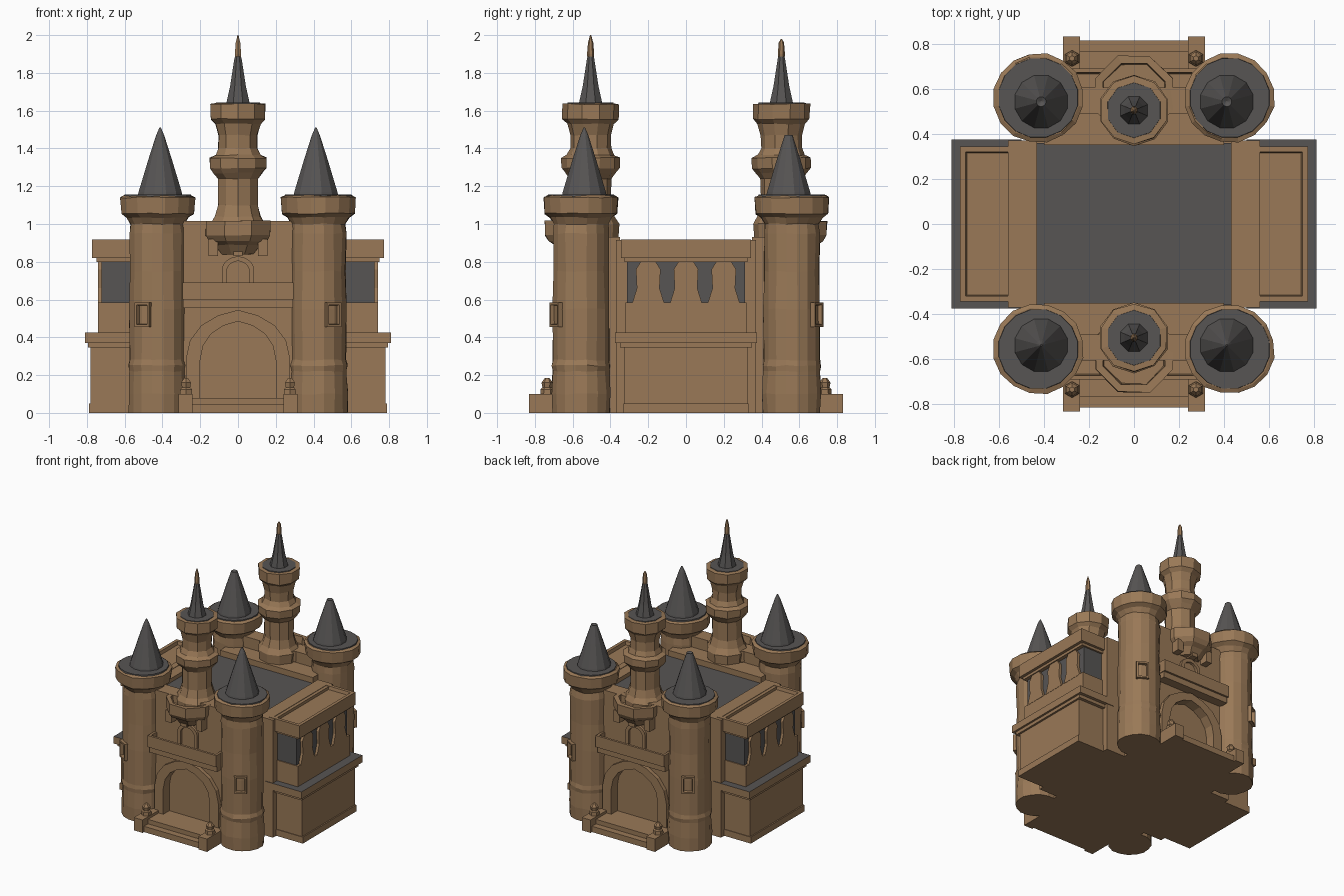
import bpy, bmesh, math, random
from mathutils import Vector, Matrix

if "Cube" in bpy.data.objects:
    bpy.data.objects.remove(bpy.data.objects["Cube"])

random.seed(4)


def material(name, rgb):
    m = bpy.data.materials.new(name)
    m.diffuse_color = (*rgb, 1)
    m.use_nodes = True
    m.node_tree.nodes["Principled BSDF"].inputs["Base Color"].default_value = m.diffuse_color
    return m


STONE = material("sandstone", (0.32, 0.19, 0.095))
SLATE = material("dark_slate", (0.095, 0.09, 0.088))


def finish(name, bm, mats, rule=None):
    bmesh.ops.recalc_face_normals(bm, faces=bm.faces[:])
    bm.normal_update()
    if rule:
        for f in bm.faces:
            f.material_index = 1 if rule(f) else 0
    me = bpy.data.meshes.new(name)
    bm.to_mesh(me)
    bm.free()
    for m in mats:
        me.materials.append(m)
    ob = bpy.data.objects.new(name, me)
    bpy.context.collection.objects.link(ob)
    return ob


def box(name, x, y, z, mats=(STONE,), rule=None, sunk=None, rim=0.03, depth=0.03, turn=None):
    """Box from ranges; 'sunk' is the direction of a face that gets a recessed panel."""
    bm = bmesh.new()
    bmesh.ops.create_cube(bm, size=1)
    for v in bm.verts:
        v.co = Vector([(a + b) / 2 + c * abs(b - a) for c, (a, b) in zip(v.co, (x, y, z))])
    bm.normal_update()
    if sunk:
        d = Vector(sunk)
        f = max(bm.faces, key=lambda f: f.normal.dot(d))
        bmesh.ops.inset_region(bm, faces=[f], thickness=rim)
        bmesh.ops.inset_region(bm, faces=[f], thickness=0.008)
        bmesh.ops.translate(bm, verts=f.verts[:], vec=-d * depth)
    if turn:
        bm.transform(turn)
    return finish(name, bm, mats, rule)


def lathe(name, profile, cx, cy, sides, mats=(STONE,), jitter=0.0, rule=None):
    """Stack of rings (radius, z), closed at both ends, with a hewn wobble."""
    bm = bmesh.new()
    rings = []
    for r, z in profile:
        ring = []
        for i in range(sides):
            a = 2 * math.pi * (i + 0.5) / sides
            q = r + random.uniform(-jitter, jitter)
            dz = random.uniform(-jitter, jitter) if z > 0 else 0
            ring.append(bm.verts.new((cx + q * math.cos(a), cy + q * math.sin(a), z + dz)))
        rings.append(ring)
    for a, b in zip(rings, rings[1:]):
        for i in range(sides):
            j = (i + 1) % sides
            bm.faces.new((a[i], a[j], b[j], b[i]))
    bm.faces.new(rings[0][::-1])
    bm.faces.new(rings[-1])
    return finish(name, bm, mats, rule)


def prism(name, outline, y0, y1, mat=STONE):
    """XZ outline extruded from y0 to y1."""
    bm = bmesh.new()
    f = bm.faces.new([bm.verts.new((x, y0, z)) for x, z in outline])
    g = bmesh.ops.extrude_face_region(bm, geom=[f])["geom"]
    bmesh.ops.translate(bm, vec=(0, y1 - y0, 0),
                        verts=[v for v in g if isinstance(v, bmesh.types.BMVert)])
    return finish(name, bm, (mat,))


def arch(w, foot, spring, peak):
    """Slightly pointed arch from the left foot over to the right foot."""
    half = [(-w, foot), (-w, spring)]
    for t in (0.25, 0.5, 0.75):
        a = t * math.pi / 2
        half.append((-w * math.cos(a), spring + (peak - spring) * math.sin(a) * 0.96))
    return half + [(0, peak)] + [(-x, z) for x, z in reversed(half)]


# Central block and courtyard roof
box("main_block", (-0.56, 0.56), (-0.37, 0.37), (0, 0.87))
box("court_roof", (-0.44, 0.44), (-0.36, 0.36), (0.86, 0.885), (SLATE,))

for s in (-1, 1):
    side = "left" if s < 0 else "right"

    def sx(a, b):
        return tuple(sorted((s * a, s * b)))

    # Side wing: base, ledge, gallery and cornice
    box(side + "_court_wall", sx(0.43, 0.56), (-0.37, 0.37), (0.8, 0.915))
    box(side + "_wing_base", sx(0.5, 0.78), (-0.325, 0.325), (0, 0.38))
    box(side + "_wing_plinth", sx(0.5, 0.79), (-0.33, 0.33), (0, 0.05))
    box(side + "_ledge_lower", sx(0.5, 0.795), (-0.35, 0.35), (0.345, 0.375))
    box(side + "_ledge", sx(0.5, 0.81), (-0.375, 0.375), (0.37, 0.425), (STONE, SLATE),
        lambda f: f.normal.z > 0.9)
    box(side + "_gallery_sill", sx(0.5, 0.74), (-0.32, 0.32), (0.42, 0.585))
    box(side + "_gallery_core", sx(0.5, 0.722), (-0.312, 0.312), (0.58, 0.82), (SLATE,))
    box(side + "_cornice_lower", sx(0.5, 0.75), (-0.325, 0.325), (0.8, 0.83))
    box(side + "_cornice", sx(0.51, 0.772), (-0.345, 0.345), (0.82, 0.918),
        sunk=(0, 0, 1), rim=0.035, depth=0.025)
    for k, yc in enumerate((-0.2, 0.0, 0.2)):
        p = prism(f"{side}_gallery_panel_{k + 1}",
                  [(-0.085, 0.58), (0.085, 0.58), (0.06, 0.66), (0.065, 0.76),
                   (0.04, 0.8), (-0.04, 0.8), (-0.065, 0.76), (-0.06, 0.66)], -0.012, 0.012)
        p.rotation_euler.z = math.pi / 2
        p.location = (s * 0.73, yc, 0)

    # Gatehouse wall with an arched opening (front and back)
    face = "front" if s < 0 else "back"
    opening = arch(0.235, 0, 0.28, 0.51)
    prism(face + "_gate_wall", [(-0.34, 0)] + opening + [(0.34, 0), (0.34, 1.015), (-0.34, 1.015)],
          s * 0.49, s * 0.605)
    box(face + "_gate_rear", (-0.4, 0.4), sx(0.35, 0.5), (0, 0.93))
    box(face + "_gate_door", (-0.26, 0.26), sx(0.48, 0.56), (0, 0.54))
    prism(face + "_gate_arch", arch(0.275, 0, 0.29, 0.545) + arch(0.2, 0, 0.28, 0.485)[::-1],
          s * 0.56, s * 0.635)
    prism(face + "_upper_window_frame",
          arch(0.085, 0.66, 0.76, 0.83) + arch(0.06, 0.66, 0.75, 0.805)[::-1], s * 0.6, s * 0.625)

    # Balcony over the gate
    box(face + "_balcony_floor", (-0.29, 0.29), sx(0.55, 0.675), (0.555, 0.61))
    box(face + "_balcony_rail", (-0.295, 0.295), sx(0.57, 0.69), (0.6, 0.69),
        sunk=(0, 0, 1), rim=0.025, depth=0.05)

    # Bay that carries the central tower, with corbels
    lathe(face + "_bay", [(0.09, 0.84), (0.13, 0.89), (0.165, 0.91), (0.185, 0.94), (0.185, 1.015),
                          (0.15, 1.015), (0.145, 0.96)], 0, s * 0.575, 8, jitter=0.003)
    for cx in (-0.13, 0, 0.13):
        box(face + "_corbel", (cx - 0.025, cx + 0.025), sx(0.58, 0.67), (0.83, 0.92))

    # Central tower and spire
    cy = s * 0.505
    lathe(face + "_central_tower",
          [(0.14, 0.85), (0.15, 1.0), (0.125, 1.04), (0.108, 1.1), (0.11, 1.24), (0.135, 1.27),
           (0.155, 1.295), (0.157, 1.35), (0.125, 1.365), (0.108, 1.4), (0.108, 1.47),
           (0.125, 1.53), (0.15, 1.555), (0.152, 1.635), (0.12, 1.638)], 0, cy, 10, jitter=0.003)
    lathe(face + "_central_roof_disc", [(0.125, 1.62), (0.122, 1.643)], 0, cy, 10, (SLATE,))
    lathe(face + "_spire", [(0.068, 1.635), (0.045, 1.73), (0.02, 1.88), (0.014, 1.89)],
          0, cy, 8, (SLATE,))
    lathe(face + "_spire_tip", [(0.016, 1.87), (0.019, 1.9), (0.014, 1.96),
                                (0.003, 2.0 if s < 0 else 1.98)], 0, cy, 6)

    # Entrance steps with side kerbs and posts
    box(face + "_lower_step", (-0.29, 0.29), sx(0.5, 0.815), (0, 0.045))
    box(face + "_upper_step", (-0.29, 0.29), sx(0.5, 0.765), (0, 0.08))
    for e in (-1, 1):
        box(face + "_step_kerb", tuple(sorted((e * 0.24, e * 0.315))), sx(0.6, 0.832), (0, 0.1))
        lathe(face + "_step_post", [(0.037, 0.09), (0.035, 0.125), (0.025, 0.135),
                                    (0.03, 0.16), (0.012, 0.185)], e * 0.275, s * 0.735, 6)

# Corner towers with cone roofs and framed windows
for x in (-0.425, 0.425):
    for y in (-0.555, 0.56):
        tag = ("front" if y < 0 else "back") + ("_left" if x < 0 else "_right")
        lathe(tag + "_tower",
              [(0.155, 0), (0.158, 0.1), (0.153, 0.22), (0.156, 0.25), (0.15, 0.28), (0.152, 0.55),
               (0.147, 0.75), (0.15, 0.95), (0.145, 1.0), (0.165, 1.035), (0.195, 1.055),
               (0.2, 1.14), (0.182, 1.15)], x, y, 16, jitter=0.004)
        lathe(tag + "_roof_disc", [(0.182, 1.13), (0.178, 1.157)], x, y, 16, (SLATE,))
        lean = 0.97  # the cones sit a little towards the middle
        lathe(tag + "_cone_roof", [(0.122, 1.15), (0.118, 1.17), (0.065, 1.34),
                                   (0.022, 1.47), (0.004, 1.51 if y < 0 else 1.46)],
              x * lean, y * lean, 12, (SLATE,))
        ang = math.atan2(math.copysign(0.85, y), math.copysign(0.5, x))
        box(tag + "_tower_window", (0.1, 0.168), (-0.045, 0.045), (0.455, 0.585),
            sunk=(1, 0, 0), rim=0.018, depth=0.035,
            turn=Matrix.Translation((x, y, 0)) @ Matrix.Rotation(ang, 4, 'Z'))
